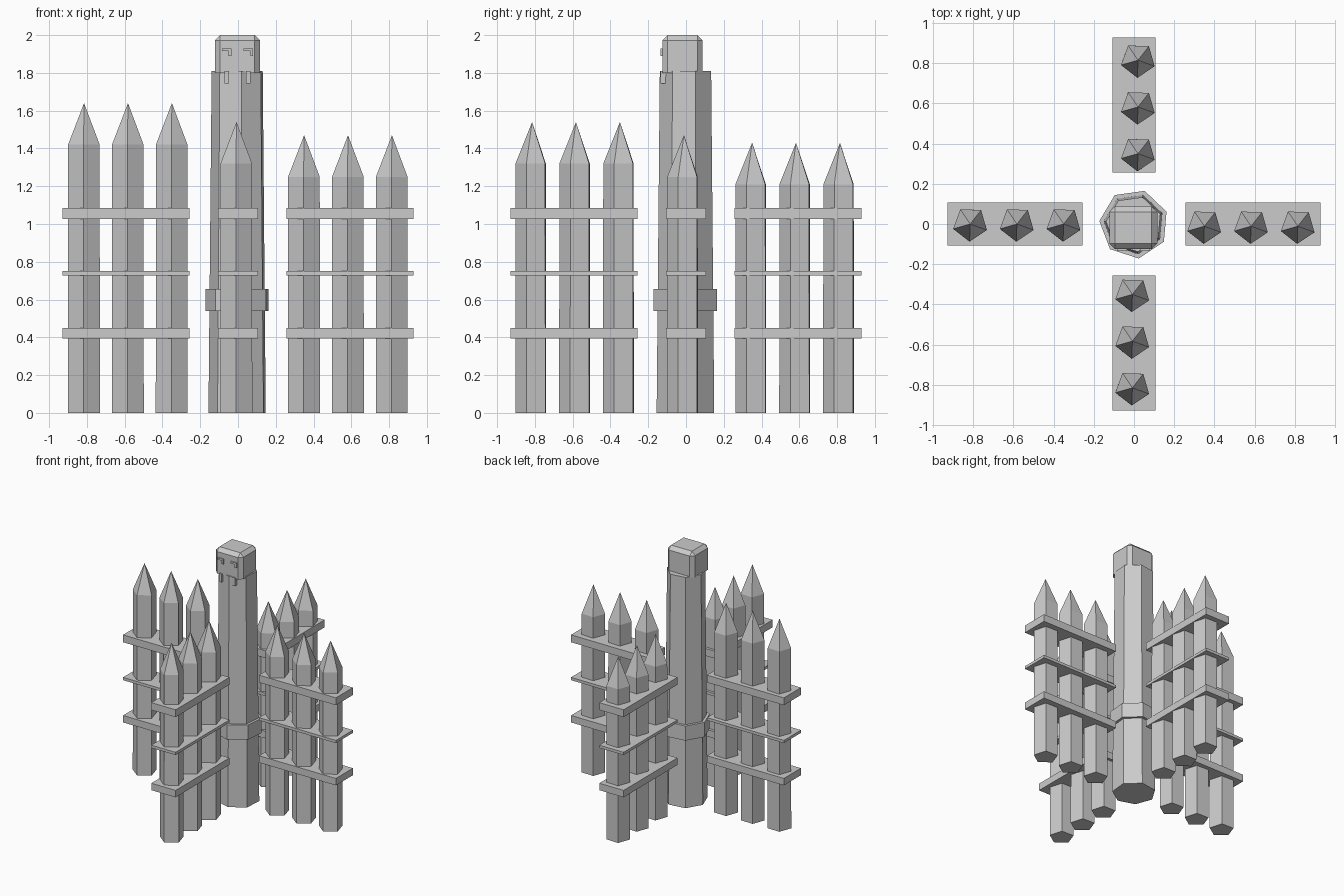
import bpy, bmesh, math
from mathutils import Vector

cube = bpy.data.objects.get("Cube")
if cube:
    bpy.data.objects.remove(cube, do_unlink=True)

GREY = (0.6, 0.6, 0.6, 1)
mat = bpy.data.materials.new("plain_grey")
mat.use_nodes = True
mat.diffuse_color = GREY
mat.node_tree.nodes["Principled BSDF"].inputs["Base Color"].default_value = GREY


def finish(name, bm):
    bmesh.ops.recalc_face_normals(bm, faces=bm.faces)
    mesh = bpy.data.meshes.new(name)
    bm.to_mesh(mesh)
    bm.free()
    mesh.materials.append(mat)
    obj = bpy.data.objects.new(name, mesh)
    bpy.context.collection.objects.link(obj)
    return obj


def prism(name, x, y, sides, angle, levels):
    """Stack rings of (radius, height); a zero radius closes in a point."""
    bm = bmesh.new()
    rings = []
    for r, z in levels:
        if r == 0:
            rings.append([bm.verts.new((x, y, z))])
            continue
        turn = [math.radians(angle) + math.tau * i / sides for i in range(sides)]
        rings.append([bm.verts.new((x + r * math.cos(a), y + r * math.sin(a), z)) for a in turn])
    for low, high in zip(rings, rings[1:]):
        for i in range(sides):
            j = (i + 1) % sides
            if len(high) == 1:
                bm.faces.new((low[i], low[j], high[0]))
            else:
                bm.faces.new((low[i], low[j], high[j], high[i]))
    bm.faces.new(rings[0][::-1])
    if len(rings[-1]) > 1:
        bm.faces.new(rings[-1])
    return finish(name, bm)


def box(name, low, high, bevel=0):
    low, high = Vector(low), Vector(high)
    bm = bmesh.new()
    bmesh.ops.create_cube(bm, size=1)
    for v in bm.verts:
        v.co = [(a + b) / 2 + c * (b - a) for a, b, c in zip(low, high, v.co)]
    if bevel:
        # leave the bottom edges square
        edges = [e for e in bm.edges if max(v.co.z for v in e.verts) > low.z + 0.01]
        bmesh.ops.bevel(bm, geom=edges, offset=bevel, segments=1, affect='EDGES')
    return finish(name, bm)


# Four fences: direction, sideways shift of the stakes, tip height
fences = {
    "right": ((-1, 0), 0.0, 1.64),
    "left": ((1, 0), -0.011, 1.47),
    "front": ((0, -1), -0.008, 1.54),
    "back": ((0, 1), 0.02, 1.43),
}
rails = {"lower": (0.395, 0.45), "middle": (0.728, 0.75), "upper": (1.027, 1.085)}

for side, ((dx, dy), shift, tip) in fences.items():
    for n in range(3):
        d = 0.35 + 0.2325 * n
        x = dx * d + abs(dy) * shift
        y = dy * d + abs(dx) * shift
        prism(f"{side}_stake_{n + 1}", x, y, 5, -92,
              [(0.089, 0), (0.088, tip - 0.22), (0, tip)])
    for level, (z0, z1) in rails.items():
        ends = [(dx * d + abs(dy) * w, dy * d + abs(dx) * w)
                for d, w in ((0.257, -0.106), (0.928, 0.106))]
        xs, ys = (sorted(c) for c in zip(*ends))
        box(f"{side}_{level}_rail", (xs[0], ys[0], z0), (xs[1], ys[1], z1))

# Central post with its collar and chamfered cap
prism("central_post", 0, 0, 7, 175, [(0.157, 0), (0.14, 1.81)])
prism("post_collar", 0, 0, 7, 175, [(0.173, 0.54), (0.173, 0.655)])
box("post_cap", (-0.122, -0.125, 1.8), (0.116, 0.088, 2.0), 0.028)

# Small carved marks on the front of the cap and post
for name, x in (("right", -0.06), ("left", 0.055)):
    box(f"{name}_brow", (x - 0.025, -0.134, 1.915), (x + 0.025, -0.12, 1.93))
    box(f"{name}_brow_drop", (x + 0.01, -0.134, 1.89), (x + 0.025, -0.12, 1.915))
    box(f"{name}_tooth", (x - 0.012, -0.135, 1.745), (x + 0.012, -0.09, 1.81))
